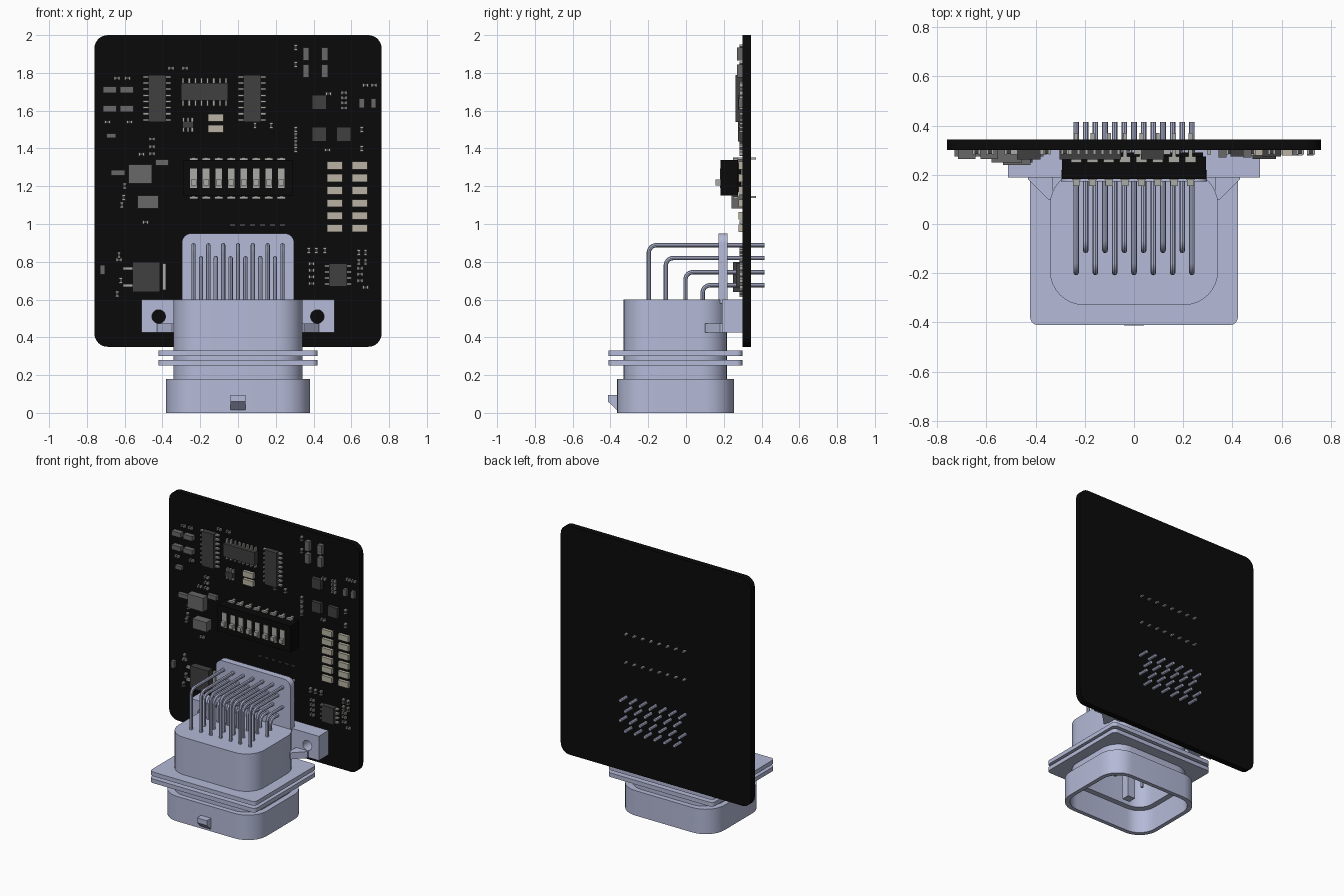
import bpy, bmesh, math
from mathutils import Vector

if "Cube" in bpy.data.objects:
    bpy.data.objects.remove(bpy.data.objects["Cube"])


def material(name, r, g, b):
    m = bpy.data.materials.new(name)
    m.diffuse_color = (r, g, b, 1)
    m.use_nodes = True
    m.node_tree.nodes["Principled BSDF"].inputs["Base Color"].default_value = m.diffuse_color
    return m


HOUSING = material("housing_lavender", .46, .49, .68)
BLACK = material("board_black", .003, .003, .003)
DARK = material("chip_dark", .05, .05, .05)
GREY = material("part_grey", .14, .14, .14)
BEIGE = material("part_beige", .48, .45, .36)
METAL = material("solder_metal", .40, .40, .38)
BOARD_Y = .30


def finish(name, bm, mat, smooth=True):
    bmesh.ops.recalc_face_normals(bm, faces=bm.faces)
    me = bpy.data.meshes.new(name)
    bm.to_mesh(me)
    bm.free()
    ob = bpy.data.objects.new(name, me)
    bpy.context.collection.objects.link(ob)
    me.materials.append(mat)
    if smooth:
        bpy.ops.object.select_all(action='DESELECT')
        bpy.context.view_layer.objects.active = ob
        ob.select_set(True)
        bpy.ops.object.shade_smooth_by_angle(angle=math.radians(30))
    return ob


def rounded(x0, y0, x1, y1, radii, n=8):
    """Outline with corner radii: low-left, low-right, top-right, top-left."""
    corners = [(x0, y0, 1, 1), (x1, y0, -1, 1), (x1, y1, -1, -1), (x0, y1, 1, -1)]
    pts = []
    for k, ((x, y, sx, sy), r) in enumerate(zip(corners, radii)):
        for i in range(n + 1):
            a = math.pi + (k + i / n) * math.pi / 2
            pts.append((x + sx * r + r * math.cos(a), y + sy * r + r * math.sin(a)))
    return pts


def loft(name, rings, mat):
    bm = bmesh.new()
    rows = [[bm.verts.new(p) for p in ring] for ring in rings]
    for a, b in zip(rows, rows[1:]):
        for i in range(len(a)):
            j = (i + 1) % len(a)
            bm.faces.new((a[i], a[j], b[j], b[i]))
    bm.faces.new(rows[0])
    bm.faces.new(rows[-1])
    return finish(name, bm, mat)


def plate(name, outline, y0, y1, mat):
    return loft(name, [[(x, y, z) for x, z in outline] for y in (y0, y1)], mat)


def blocks(name, boxes, mat):
    """Many boxes (x0, x1, y0, y1, z0, z1) in one object."""
    bm = bmesh.new()
    for x0, x1, y0, y1, z0, z1 in boxes:
        made = bmesh.ops.create_cube(bm, size=1)["verts"]
        for v in made:
            v.co = Vector(((x0 + x1) / 2 + v.co.x * (x1 - x0),
                           (y0 + y1) / 2 + v.co.y * (y1 - y0),
                           (z0 + z1) / 2 + v.co.z * (z1 - z0)))
    return finish(name, bm, mat, False)


def chip(x, z, w, h, depth):
    return (x - w / 2, x + w / 2, BOARD_Y - depth, BOARD_Y + .003, z - h / 2, z + h / 2)


# circuit board
plate("circuit_board", rounded(-.76, .35, .76, 2, [.07] * 4), BOARD_Y, .343, BLACK)


# connector shell: inside ceiling, down to the rim, up the outside with two flanges
def ring(hx, y0, y1, r, z):
    return [(x, y, z) for x, y in rounded(-hx, y0, hx, y1, [r] * 4)]


body = (.342, -.33, .217, .14)
flange = (.422, -.41, .298, .03)
skirt = (.38, -.365, .253, .15)
cavity = (.31, -.295, .183, .11)
mouth = (.35, -.335, .223, .13)
stack = [(cavity, .42), (cavity, .17), (mouth, .17), (mouth, 0), (skirt, 0), (skirt, .18), (body, .18),
         (body, .25), (flange, .25), (flange, .28), (body, .28), (body, .30), (flange, .30),
         (flange, .33), (body, .33), (body, .60)]
loft("connector_shell", [ring(*s, z) for s, z in stack], HOUSING)
blocks("keying_post", [(-.03, .03, -.085, -.025, .04, .43)], HOUSING)

# latch ramp on the skirt
profile = [(-.36, .01), (-.413, .06), (-.413, .095), (-.36, .095)]
loft("latch_ramp", [[(x, y, z) for y, z in profile] for x in (-.04, .04)], HOUSING)

# plate that guides the pins
plate("pin_guide", rounded(-.297, .58, .297, .95, [.001, .001, .05, .05]), .172, .22, HOUSING)

# mounting ears with screw holes and triangular gussets
for side, s in (("left", -1), ("right", 1)):
    bm = bmesh.new()
    n = 32
    cx, cz, r = .42 * s, .51, .036
    x0, x1 = sorted((.22 * s, .512 * s))
    inner, outer = [], []
    for i in range(n):
        a = 2 * math.pi * i / n + math.pi / 4
        dx, dz = math.cos(a), math.sin(a)
        m = max(abs(dx), abs(dz))
        ux, uz = dx / m, dz / m
        ox = cx + ux * ((x1 - cx) if ux > 0 else (cx - x0))
        oz = cz + uz * (.09 if uz > 0 else .085)
        inner.append((cx + r * dx, cz + r * dz))
        outer.append((ox, oz))
    loops = [[bm.verts.new((x, y, z)) for x, z in o]
             for o, y in ((inner, .19), (outer, .19), (outer, BOARD_Y), (inner, BOARD_Y))]
    for k in range(4):
        a, b = loops[k], loops[(k + 1) % 4]
        for i in range(n):
            j = (i + 1) % n
            bm.faces.new((a[i], a[j], b[j], b[i]))
    finish(side + "_mounting_ear", bm, HOUSING)
    tri = [(.33, .10), (.35, .10), (.43, .18), (.43, .195), (.33, .195)]
    loft(side + "_gusset", [[(x * s, y, z) for x, y in tri] for z in (.425, .472)], HOUSING)

# bent connector pins, four staggered rows
for row, (y, z, count) in enumerate([(-.197, .888, 7), (-.107, .82, 6), (-.003, .745, 7), (.088, .676, 6)]):
    cu = bpy.data.curves.new("pins", 'CURVE')
    cu.dimensions = '3D'
    cu.bevel_depth = .0115
    cu.bevel_resolution = 2
    cu.use_fill_caps = True
    br = .04
    for i in range(count):
        x = (i - (count - 1) / 2) * .0785
        path = [(y, .28)]
        for k in range(7):
            a = math.pi - k * math.pi / 12
            path.append((y + br + br * math.cos(a), z - br + br * math.sin(a)))
        path.append((.415, z))
        sp = cu.splines.new('POLY')
        sp.points.add(len(path) - 1)
        for p, (py, pz) in zip(sp.points, path):
            p.co = (x, py, pz, 1)
    tmp = bpy.data.objects.new("tmp", cu)
    bpy.context.collection.objects.link(tmp)
    bpy.context.view_layer.update()
    me = bpy.data.meshes.new_from_object(tmp.evaluated_get(bpy.context.evaluated_depsgraph_get()))
    bpy.data.objects.remove(tmp)
    bm = bmesh.new()
    bm.from_mesh(me)
    finish("connector_pins_row_%d" % (row + 1), bm, HOUSING)

# slide switch bank: body, white slots, levers, legs through the board
blocks("switch_body", [(-.292, .292, .182, .275, 1.15, 1.34), (-.28, .28, .27, .29, 1.17, 1.32)], BLACK)
slots, legs = [], []
for i in range(8):
    x = -.235 + i * .0663
    slots += [(x - .018, x + .018, .179, .19, 1.19, 1.295), (x - .014, x + .014, .155, .185, 1.205, 1.235)]
    for z, d in ((1.347, 1), (1.143, -1)):
        legs += [(x - .022, x + .022, .25, .275, z - .01, z + .003),
                 (x - .008, x + .008, .25, .37, z - .005, z + .005)]
blocks("switch_levers", slots, METAL)
blocks("switch_legs", legs, METAL)

# leaded chips
leads = []


def lead_rows(x, z, gap, pitch, count, upright=True):
    for i in range(count):
        t = (i - (count - 1) / 2) * pitch
        for s in (-1, 1):
            if upright:
                leads.append(chip(x + s * gap, z + t, .028, .011, .018))
            else:
                leads.append(chip(x + t, z + s * gap, .011, .028, .018))


lead_rows(-.428, 1.665, .06, .0325, 8)
lead_rows(.075, 1.665, .06, .0325, 8)
lead_rows(-.177, 1.70, .06, .0325, 8, False)
lead_rows(-.265, 1.525, .025, .023, 3, False)
lead_rows(.53, .73, .057, .032, 4)
leads += [chip(-.39, .72, .02, .14, .02), chip(-.58, .765, .06, .015, .02), chip(-.58, .675, .06, .015, .02)]
blocks("chip_leads", leads, METAL)
blocks("logic_chips", [chip(-.428, 1.665, .094, .25, .038), chip(.075, 1.665, .094, .25, .038),
                       chip(-.177, 1.70, .25, .094, .038), chip(-.265, 1.525, .06, .035, .025),
                       chip(.53, .73, .095, .12, .035), chip(-.485, .72, .145, .16, .05),
                       chip(.43, 1.645, .075, .075, .025), chip(.43, 1.475, .075, .075, .025),
                       chip(.56, 1.475, .075, .075, .025)], DARK)

# larger grey capacitors, inductors and diodes
big = [chip(x, z, .072, .034, .035) for x in (-.68, -.588) for z in (1.71, 1.61)]
big += [chip(x, z, .034, .07, .03) for x in (.36, .46) for z in (1.9, 1.81)]
big += [chip(x, 1.64, .027, .05, .022) for x in (.655, .717)]
big += [chip(-.67, 1.467, .05, .026, .025), chip(-.635, 1.272, .075, .03, .025), chip(-.517, 1.265, .125, .10, .05),
        chip(-.402, 1.325, .07, .032, .025), chip(-.477, 1.117, .112, .07, .06), chip(-.717, .757, .025, .05, .025)]
blocks("large_components", big, GREY)

# beige resistor bank
bank = [chip(x, 1.31 - i * .0665, .083, .041, .022) for x in (.512, .644) for i in range(6)]
bank += [chip(-.117, z, .082, .04, .022) for z in (1.562, 1.505)]
blocks("resistor_bank", bank, BEIGE)

# tiny two-terminal parts: (x, z), lying flat or upright
flat = [(-.64, 1.772), (-.585, 1.772), (-.69, 1.54), (-.575, 1.54), (-.455, 1.45), (-.455, 1.41), (-.455, 1.372),
        (-.51, 1.37), (-.355, 1.825), (-.28, 1.825), (-.49, 1.01), (.56, 1.695), (.56, 1.668), (.56, 1.641),
        (.56, 1.614), (.48, 1.69), (.475, 1.392), (.675, 1.735), (.72, 1.735), (.39, .79), (.39, .755),
        (.39, .72), (.39, .685), (.645, .765), (.645, .735), (.645, .70), (.675, .665), (-.63, .81)]
upright = [(.305, 1.935), (.305, 1.845), (.305, 1.50), (.305, 1.465), (.305, 1.43), (.305, 1.395), (.09, 1.522),
           (.175, 1.522), (.655, 1.50), (.655, 1.40), (-.60, 1.20), (-.605, 1.14), (-.615, 1.10), (-.63, .835),
           (.375, .86), (.415, .86), (.46, .86), (.64, .85), (.675, .85), (.64, .80), (.675, .80), (-.62, .70), (-.64, .63)]
cores, caps = [], []
for pts, ux, uz in ((flat, 1, 0), (upright, 0, 1)):
    for x, z in pts:
        cores.append(chip(x, z, .016 + .01 * ux, .016 + .01 * uz, .016))
        for s in (-1, 1):
            caps.append(chip(x + s * .012 * ux, z + s * .012 * uz, .018 - .01 * ux, .018 - .01 * uz, .018))
blocks("small_part_bodies", cores, DARK)
blocks("small_part_terminals", caps, METAL)
blocks("test_pads", [chip(-.03 + i * .053, .995, .026, .01, .005) for i in range(6)], DARK)
